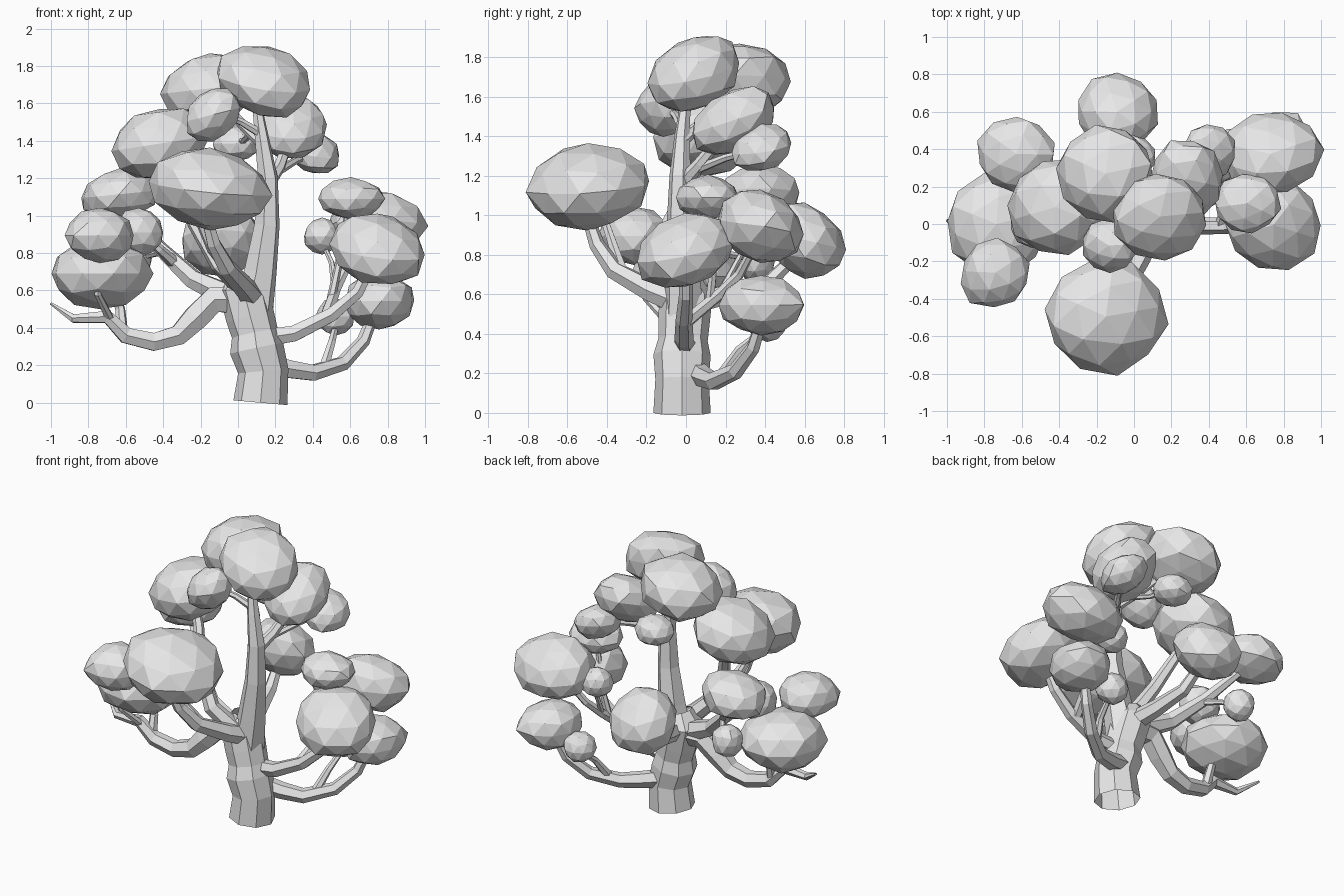
import bpy
import bmesh
import random
from mathutils import Vector, Matrix

default_cube = bpy.data.objects.get("Cube")
if default_cube:
    bpy.data.objects.remove(default_cube, do_unlink=True)

random.seed(11)

# One plain grey for wood and leaves
grey = bpy.data.materials.new("plain grey")
grey.use_nodes = True
grey_colour = (.8, .8, .8, 1)
grey.diffuse_color = grey_colour
grey.node_tree.nodes["Principled BSDF"].inputs["Base Color"].default_value = grey_colour


def add_object(name, mesh):
    """Link a flat shaded mesh with the grey material."""
    mesh.materials.clear()
    mesh.materials.append(grey)
    for face in mesh.polygons:
        face.use_smooth = False
        face.material_index = 0
    obj = bpy.data.objects.new(name, mesh)
    bpy.context.collection.objects.link(obj)
    return obj


def clump(name, centre, radii, lean=(0, 0), tip=None):
    """Faceted leaf clump: an uneven icosphere, leaning upwards along x and y,
    with an optional pointed tip in one direction."""
    bm = bmesh.new()
    bmesh.ops.create_icosphere(bm, subdivisions=2, radius=1,
                               matrix=Matrix.Rotation(random.uniform(0, 3), 4, "Z"))
    flat = (1 - lean[0] ** 2 - lean[1] ** 2) ** .5
    tip_direction = Vector(tip).normalized() if tip else None
    for vert in bm.verts:
        direction = vert.co.normalized()
        unit = vert.co * random.uniform(.96, 1.06)
        unit.z = unit.z * flat + unit.x * lean[0] + unit.y * lean[1]
        if tip_direction:
            unit += tip_direction * .2 * max(0, direction.dot(tip_direction)) ** 8
        vert.co = Vector(centre) + Vector([u * r for u, r in zip(unit, radii)])
    mesh = bpy.data.meshes.new(name)
    bm.to_mesh(mesh)
    bm.free()
    return add_object(name, mesh)


def limb(name, points, radii, bevel_resolution=1):
    """Tapered open tube along a path; radii holds start and end, or one per point."""
    curve = bpy.data.curves.new(name + "_path", "CURVE")
    curve.dimensions = "3D"
    curve.bevel_depth = 1
    curve.bevel_resolution = bevel_resolution
    spline = curve.splines.new("POLY")
    spline.points.add(len(points) - 1)
    last = len(points) - 1
    for i, (point, location) in enumerate(zip(spline.points, points)):
        point.co = (*location, 1)
        if len(radii) == len(points):
            point.radius = radii[i]
        else:
            point.radius = radii[0] + (radii[-1] - radii[0]) * i / last
    helper = bpy.data.objects.new(name + "_helper", curve)
    bpy.context.collection.objects.link(helper)
    depsgraph = bpy.context.evaluated_depsgraph_get()
    mesh = bpy.data.meshes.new_from_object(helper.evaluated_get(depsgraph))
    bpy.data.objects.remove(helper, do_unlink=True)
    bpy.data.curves.remove(curve)
    return add_object(name, mesh)


# Trunk and the leader rising from it
limb("trunk", [(.12, -.02, 0), (.135, -.02, .17), (.1, -.02, .29), (.09, -.015, .37),
               (.065, -.01, .46), (.03, 0, .6), (.05, 0, .68)],
     [.145, .135, .145, .125, .13, .135, .08], 2)
limb("leader", [(.08, -.01, .48), (.12, -.02, .7), (.155, -.03, .95), (.16, -.03, 1.2),
                (.13, -.02, 1.4), (.1, 0, 1.6)], [.11, .09, .07, .055, .04, .025])

# Low limb on the left and its twig
limb("low_left_limb", [(.14, .05, .21), (.27, .09, .18), (.4, .14, .16), (.56, .25, .21),
                       (.67, .34, .33), (.72, .38, .46)], [.06, .03])
limb("low_left_twig", [(.46, .18, .19), (.5, .27, .32), (.53, .42, .44)], [.03, .015])

# Middle limb on the left with its forks
limb("middle_left_limb", [(.1, 0, .34), (.3, -.01, .37), (.5, -.01, .47), (.64, 0, .59),
                          (.72, 0, .75)], [.055, .03])
limb("middle_left_fork", [(.47, 0, .46), (.52, .17, .6), (.57, .27, .7), (.66, .35, .85)], [.035, .02])
limb("middle_left_twig", [(.5, .12, .56), (.54, .14, .75), (.59, .12, 1.05)], [.025, .015])
limb("inner_left_twig", [(.52, .17, .6), (.5, .25, .75), (.44, .32, .88)], [.02, .012])

# Long drooping limb on the right
limb("drooping_right_limb", [(.04, 0, .55), (-.13, 0, .55), (-.23, -.02, .45), (-.32, -.03, .36),
                             (-.45, -.04, .325), (-.6, -.05, .36), (-.7, -.07, .46),
                             (-.88, -.06, .45), (-1, .02, .53)],
     [.09, .08, .075, .062, .055, .05, .04, .025, .008])
limb("drooping_right_twig", [(-.62, -.05, .37), (-.63, -.01, .5), (-.67, 0, .65)], [.035, .02])
limb("front_right_twig", [(-.68, -.07, .44), (-.75, -.2, .58), (-.75, -.25, .85)], [.025, .015])

# Rising limb on the right with its forks
limb("rising_right_limb", [(-.05, .01, .57), (-.24, .06, .66), (-.42, .18, .83), (-.6, .36, 1.05)],
     [.07, .025])
limb("rising_right_fork", [(-.33, .12, .74), (-.42, .04, .82), (-.53, 0, .92)], [.035, .018])
limb("rising_right_twig", [(-.4, .17, .81), (-.47, .28, .79), (-.55, .35, .77)], [.022, .012])

# Front, rear and inner limbs
limb("front_limb", [(.08, -.03, .56), (.03, -.18, .62), (-.06, -.36, .72), (-.13, -.45, .85),
                    (-.17, -.5, 1)], [.07, .03])
limb("front_fork", [(-.04, -.32, .7), (-.14, -.36, .82), (-.22, -.42, 1)], [.035, .02])
limb("rear_limb", [(.05, .03, .56), (0, .22, .6), (-.05, .42, .66), (-.08, .56, .8)], [.065, .03])
limb("inner_limb", [(.04, -.08, .6), (-.1, -.14, .74), (-.23, -.08, .96), (-.32, .03, 1.18),
                    (-.4, .09, 1.32)], [.06, .025])

# Crown branches
limb("crown_left_branch", [(.15, -.03, 1.15), (.22, .07, 1.26), (.28, .2, 1.42)], [.04, .025])
limb("crown_left_twig", [(.2, .05, 1.23), (.3, .2, 1.29), (.39, .35, 1.33)], [.025, .015])
limb("crown_rear_branch", [(.14, -.02, 1.38), (.03, .1, 1.48), (-.1, .23, 1.63)], [.035, .02])
limb("crown_rear_twig", [(.07, .06, 1.44), (.03, .2, 1.4), (0, .34, 1.4)], [.02, .012])
limb("crown_front_twig", [(.12, -.02, 1.44), (.02, -.05, 1.5), (-.1, -.1, 1.55)], [.025, .015])

# Crown clumps
clump("top_clump", (.14, .04, 1.72), (.255, .235, .195), lean=(-.2, .25))
clump("top_rear_clump", (-.15, .27, 1.68), (.26, .26, .19), lean=(.15, 0))
clump("crown_front_small_clump", (-.135, -.115, 1.54), (.145, .14, .145), lean=(.25, 0))
clump("crown_right_clump", (-.42, .09, 1.385), (.255, .26, .195), lean=(.2, 0))
clump("crown_left_clump", (.28, .24, 1.48), (.195, .215, .175), lean=(0, .4))
clump("crown_left_small_clump", (.405, .38, 1.34), (.14, .155, .12), lean=(-.2, .2))
clump("crown_rear_small_clump", (-.01, .36, 1.385), (.125, .12, .095))

# Front and rear clumps
clump("front_clump", (-.15, -.495, 1.145), (.32, .305, .215), lean=(-.15, .1))
clump("rear_clump", (-.09, .6, .875), (.22, .205, .195), lean=(0, -.25))

# Clumps on the left
clump("left_front_clump", (.745, -.005, .82), (.26, .245, .195), lean=(-.15, .25))
clump("left_rear_clump", (.73, .375, .94), (.255, .225, .19), lean=(0, -.2), tip=(1, .2, .3))
clump("left_low_clump", (.755, .38, .545), (.185, .21, .15), tip=(.6, .8, .1))
clump("left_upper_clump", (.605, .11, 1.09), (.175, .16, .11))
clump("left_inner_small_clump", (.45, .32, .89), (.1, .1, .095))
clump("left_low_small_clump", (.52, .41, .46), (.105, .1, .1))

# Clumps on the right
clump("right_low_clump", (-.735, 0, .69), (.27, .275, .19))
clump("right_front_clump", (-.74, -.26, .895), (.18, .18, .145), tip=(-.8, -.6, 0))
clump("right_rear_clump", (-.63, .375, 1.115), (.21, .2, .14), lean=(.15, 0))
clump("right_inner_small_clump", (-.53, 0, .91), (.135, .125, .13))
clump("right_rear_small_clump", (-.56, .35, .77), (.1, .1, .105))
